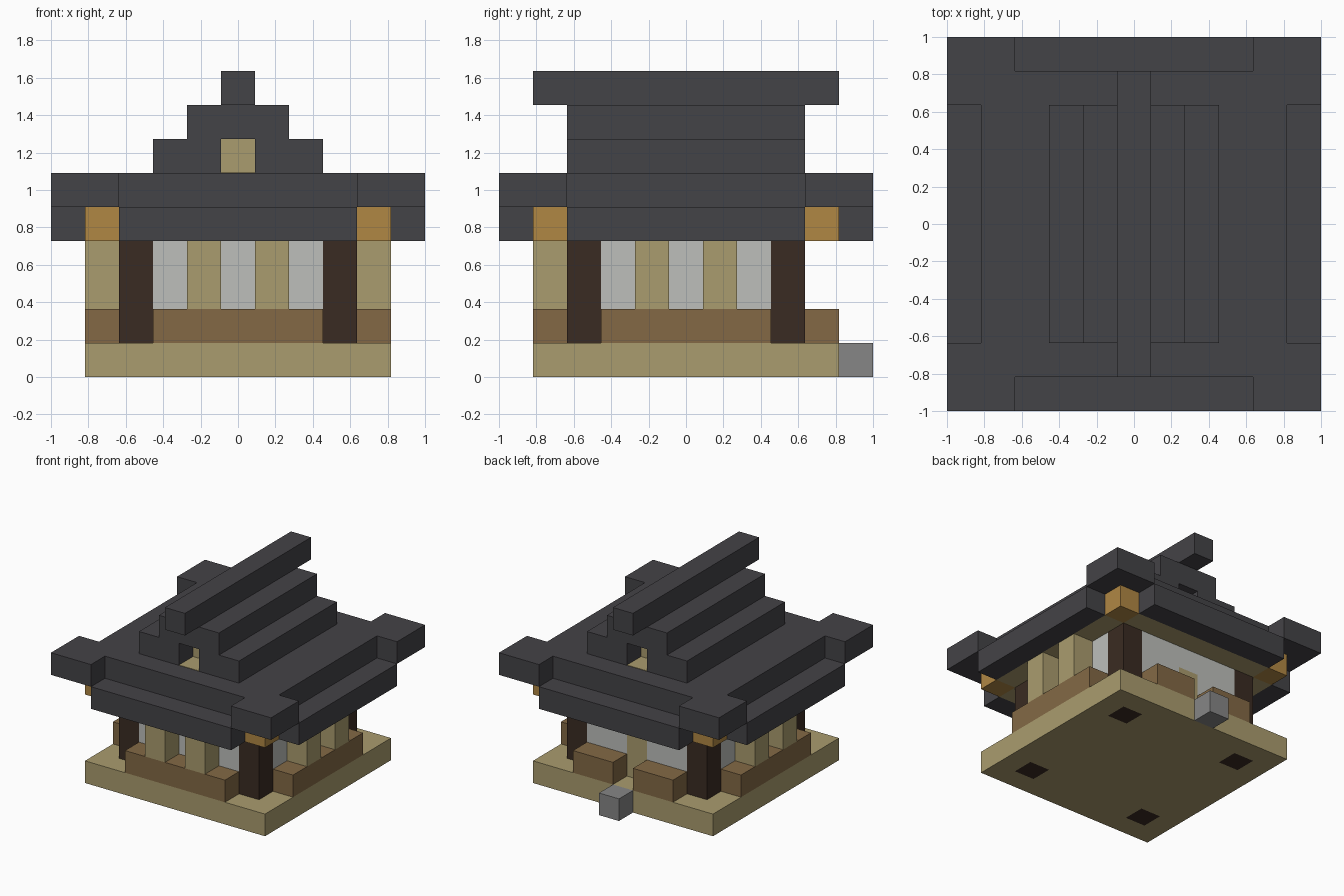
import bpy, bmesh
from mathutils import Vector

U = 2 / 11  # one block edge

cube = bpy.data.objects.get("Cube")
if cube:
    bpy.data.objects.remove(cube, do_unlink=True)


def material(name, hex_code):
    srgb = [int(hex_code[i:i + 2], 16) / 255 for i in (0, 2, 4)]
    lin = [c / 12.92 if c <= 0.04045 else ((c + 0.055) / 1.055) ** 2.4 for c in srgb]
    m = bpy.data.materials.new(name)
    m.use_nodes = True
    m.diffuse_color = (*lin, 1)
    m.node_tree.nodes["Principled BSDF"].inputs["Base Color"].default_value = (*lin, 1)
    return m


slate = material("slate_grey", "444347")
sand = material("sand_wood", "AA9C6E")
brown = material("brown_wood", "836945")
dark = material("dark_timber", "3A2B22")
plaster = material("pale_plaster", "BDBFBB")
honey = material("honey_wood", "B08744")
stone = material("step_grey", "868686")


def prism(name, outline, z0, z1, *mats):
    """Extrude a counter-clockwise outline, in block units, from z0 to z1."""
    bm = bmesh.new()
    face = bm.faces.new([bm.verts.new((x * U, y * U, z0 * U)) for x, y in outline])
    grown = bmesh.ops.extrude_face_region(bm, geom=[face])["geom"]
    top = [v for v in grown if isinstance(v, bmesh.types.BMVert)]
    bmesh.ops.translate(bm, verts=top, vec=Vector((0, 0, (z1 - z0) * U)))
    bmesh.ops.recalc_face_normals(bm, faces=bm.faces)
    mesh = bpy.data.meshes.new(name)
    bm.to_mesh(mesh)
    bm.free()
    ob = bpy.data.objects.new(name, mesh)
    for m in mats:
        mesh.materials.append(m)
    bpy.context.collection.objects.link(ob)
    return ob


def box(name, x0, x1, y0, y1, z0, z1, *mats):
    return prism(name, [(x0, y0), (x1, y0), (x1, y1), (x0, y1)], z0, z1, *mats)


def four_fold(quarter):
    """Repeat a quarter outline four times about the z axis."""
    pts, out = quarter, []
    for _ in range(4):
        out += pts
        pts = [(-y, x) for x, y in pts]
    return out


# Base slab, with the post feet showing on its underside
base = box("base", -4.5, 4.5, -4.5, 4.5, 0, 1, sand, dark)
bm = bmesh.new()
bm.from_mesh(base.data)
for axis in (Vector((1, 0, 0)), Vector((0, 1, 0))):
    for d in (-3.5, -2.5, 2.5, 3.5):
        bmesh.ops.bisect_plane(bm, geom=bm.verts[:] + bm.edges[:] + bm.faces[:],
                               plane_co=axis * d * U, plane_no=axis)
for f in bm.faces:
    c = f.calc_center_median() / U
    if c.z < 0.1 and abs(abs(c.x) - 3) < 0.1 and abs(abs(c.y) - 3) < 0.1:
        f.material_index = 1
bm.to_mesh(base.data)
bm.free()

box("back_step", -0.5, 0.5, 4.5, 5.5, 0, 1, stone)

# Corner posts and eave corner blocks
for sx, lr in ((1, "left"), (-1, "right")):
    for sy, fb in ((-1, "front"), (1, "back")):
        x, y = 3 * sx, 3 * sy
        box(f"{fb}_{lr}_post", x - .5, x + .5, y - .5, y + .5, 1, 4, dark)
        x, y = 4 * sx, 4 * sy
        box(f"{fb}_{lr}_eave_corner", x - .5, x + .5, y - .5, y + .5, 4, 5, honey)

# Walls, with a door in the back one
box("front_wall", -2.5, 2.5, -3.5, -2.5, 1, 4, plaster)
box("left_wall", 2.5, 3.5, -2.5, 2.5, 1, 4, plaster)
box("right_wall", -3.5, -2.5, -2.5, 2.5, 1, 4, plaster)
box("back_wall_left", 0.5, 2.5, 2.5, 3.5, 1, 4, plaster)
box("back_wall_right", -2.5, -0.5, 2.5, 3.5, 1, 4, plaster)
box("back_wall_lintel", -0.5, 0.5, 2.5, 3.5, 3, 4, plaster)
box("back_door", -0.5, 0.5, 2.5, 3.5, 1, 3, sand)

# Low rails, open at the back, and slim supports standing on them
box("front_rail", -2.5, 2.5, -4.5, -3.5, 1, 2, brown)
for s, lr in ((1, "left"), (-1, "right")):
    box(f"{lr}_rail", 4 * s - .5, 4 * s + .5, -2.5, 2.5, 1, 2, brown)
    box(f"back_rail_{lr}", 1.5 * s - 1, 1.5 * s + 1, 3.5, 4.5, 1, 2, brown)
    box(f"front_support_{lr}", s - .5, s + .5, -4.5, -3.5, 2, 4, sand)
    for t, fb in ((-1, "front"), (1, "back")):
        box(f"{lr}_support_{fb}", 4 * s - .5, 4 * s + .5, t - .5, t + .5, 2, 4, sand)

# Ceiling and the eave beams around it
prism("ceiling", four_fold([(4.5, 3.5), (3.5, 3.5), (3.5, 4.5)]), 4, 5, sand)
for s, lr, fb in ((1, "left", "back"), (-1, "right", "front")):
    box(f"{lr}_eave", 5 * s - .5, 5 * s + .5, -3.5, 3.5, 4, 5, slate)
    box(f"{fb}_eave", -3.5, 3.5, 5 * s - .5, 5 * s + .5, 4, 5, slate)

# Roof deck with raised corners, then the stepped gable and ridge
prism("roof_deck", four_fold([(4.5, 3.5), (5.5, 3.5), (5.5, 5.5), (3.5, 5.5), (3.5, 4.5)]),
      5, 6, slate)
box("gable_step_left", 0.5, 2.5, -3.5, 3.5, 6, 7, slate)
box("gable_step_right", -2.5, -0.5, -3.5, 3.5, 6, 7, slate)
box("gable_core", -0.5, 0.5, -2.5, 2.5, 6, 7, sand)
box("gable_floor", -0.5, 0.5, -3.5, 3.5, 6, 6.02, sand)
box("upper_roof", -1.5, 1.5, -3.5, 3.5, 7, 8, slate)
box("ridge", -0.5, 0.5, -4.5, 4.5, 8, 9, slate)
